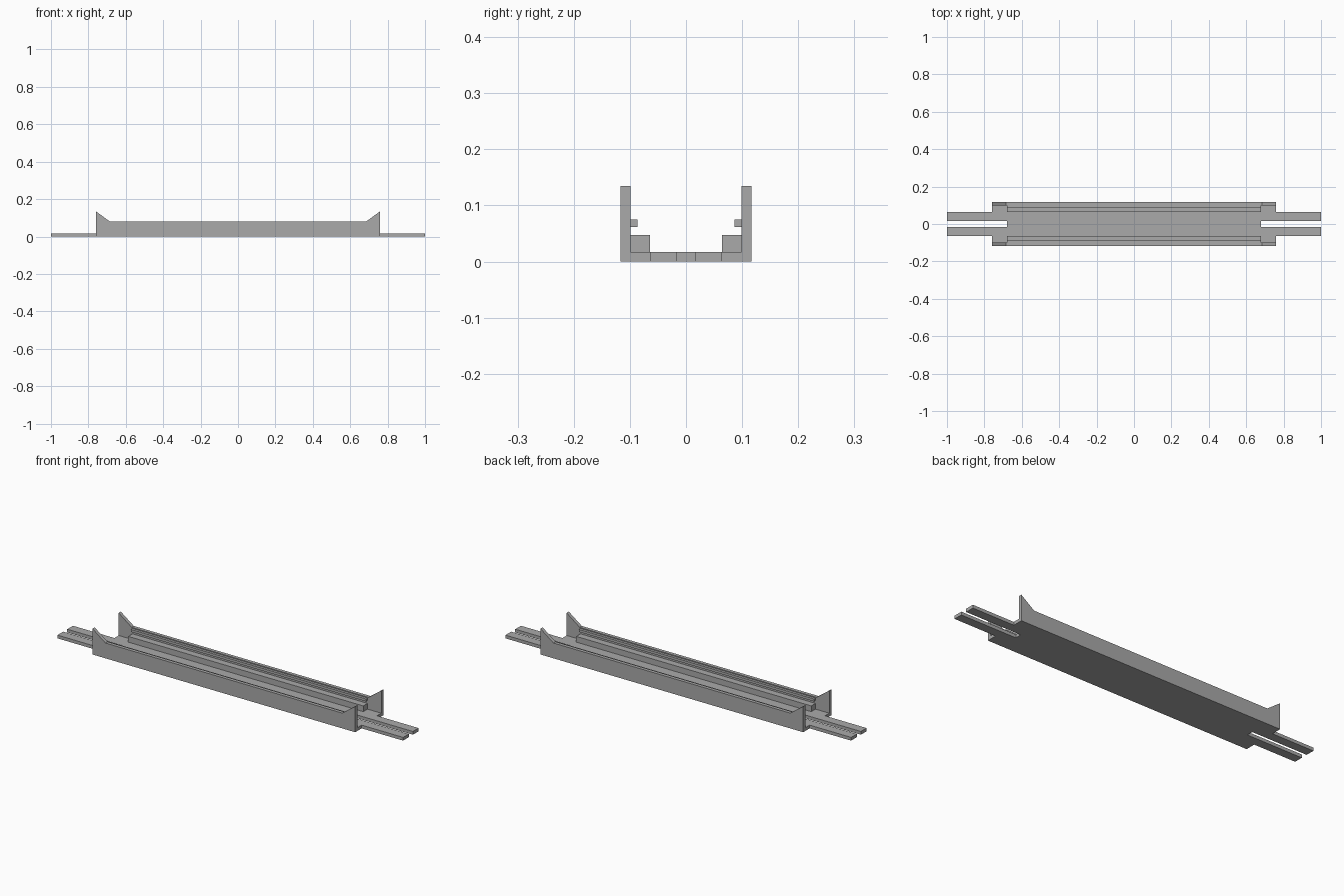
import bpy
import bmesh
from mathutils import Vector

cube = bpy.data.objects.get("Cube")
if cube:
    bpy.data.objects.remove(cube, do_unlink=True)

grey = bpy.data.materials.new("plain grey")
grey.use_nodes = True
colour = (0.4, 0.4, 0.4, 1)
grey.diffuse_color = colour
grey.node_tree.nodes["Principled BSDF"].inputs["Base Color"].default_value = colour

BODY = 0.76      # half length of the channel
INNER = 0.68     # half length of the ledges and start of the slots
SLOT, PRONG = 0.017, 0.064
WALL_IN, WALL_OUT = 0.099, 0.117
FLOOR = 0.017


def prism(name, outline, offset):
    """Extrude a flat outline along an offset."""
    bm = bmesh.new()
    face = bm.faces.new([bm.verts.new(p) for p in outline])
    extruded = bmesh.ops.extrude_face_region(bm, geom=[face])
    moved = [g for g in extruded["geom"] if isinstance(g, bmesh.types.BMVert)]
    bmesh.ops.translate(bm, verts=moved, vec=Vector(offset))
    bmesh.ops.recalc_face_normals(bm, faces=bm.faces)
    mesh = bpy.data.meshes.new(name)
    bm.to_mesh(mesh)
    bm.free()
    mesh.materials.append(grey)
    obj = bpy.data.objects.new(name, mesh)
    bpy.context.collection.objects.link(obj)
    return obj


def strip(name, side, y0, y1, z0, z1):
    """Long rectangular bar running along the channel."""
    section = [(-INNER, side * y, z) for y, z in ((y0, z0), (y1, z0), (y1, z1), (y0, z1))]
    return prism(name, section, (2 * INNER, 0, 0))


# Floor plate with a pair of flat prongs at each end
half_end = [(BODY, WALL_IN), (BODY, PRONG), (1, PRONG), (1, SLOT), (INNER, SLOT)]
right_end = half_end + [(x, -y) for x, y in reversed(half_end)]
left_end = [(-x, -y) for x, y in right_end]
prism("floor_plate", [(x, y, 0) for x, y in right_end + left_end], (0, 0, FLOOR))

# Side walls with raised corner horns, inner ledges and guide rails
half_wall = [(BODY, 0), (BODY, 0.135), (0.685, 0.08)]
wall = half_wall + [(-x, z) for x, z in reversed(half_wall)]
for label, side in (("front", -1), ("back", 1)):
    prism(label + "_wall", [(x, side * WALL_IN, z) for x, z in wall],
          (0, side * (WALL_OUT - WALL_IN), 0))
    strip(label + "_ledge", side, PRONG, WALL_IN, FLOOR, 0.047)
    strip(label + "_guide_rail", side, 0.086, WALL_IN, 0.062, 0.075)
